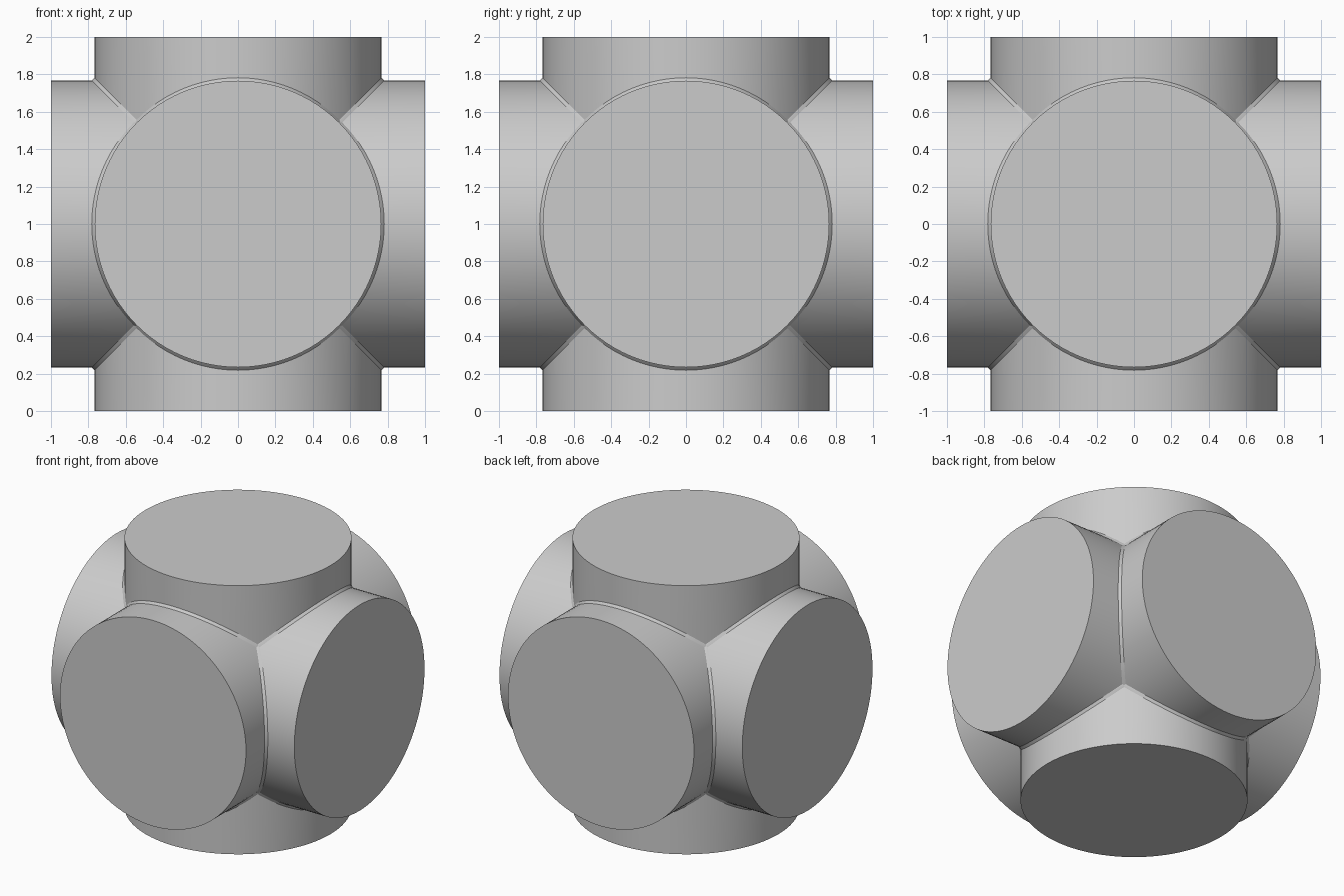
import bpy
import bmesh
import math
from mathutils import Vector, Matrix

old = bpy.data.objects.get("Cube")
if old:
    bpy.data.objects.remove(old, do_unlink=True)

RADIUS = 0.766     # pipe radius
SEGMENTS = 96      # multiple of 8, so the seams of neighbouring arms meet
FILLET = 0.016     # width of the bevel along the seams

grey = bpy.data.materials.new("plain grey")
grey.use_nodes = True
colour = (0.6, 0.6, 0.6, 1)
grey.diffuse_color = colour
grey.node_tree.nodes["Principled BSDF"].inputs["Base Color"].default_value = colour


def add_arm(bm, turn):
    """One capped pipe arm, trimmed along its mitred seams."""
    end, base, seam = [], [], []
    for i in range(SEGMENTS):
        angle = math.tau * i / SEGMENTS
        u, v = RADIUS * math.cos(angle), RADIUS * math.sin(angle)
        depth = max(abs(u), abs(v))
        # seam point is pushed out along every arm that meets there
        point = Vector((u, v, depth))
        meeting = [k for k in range(3) if abs(abs(point[k]) - depth) < 1e-5]
        for k in meeting:
            point[k] += math.copysign(FILLET / len(meeting), point[k])
        for ring, co in ((end, Vector((u, v, 1))),
                         (base, Vector((u, v, depth + FILLET))),
                         (seam, point)):
            ring.append(bm.verts.new(turn @ co))
    bm.faces.new(end)
    for upper, lower in ((end, base), (base, seam)):
        for i in range(SEGMENTS):
            j = (i + 1) % SEGMENTS
            bm.faces.new((upper[i], lower[i], lower[j], upper[j]))


# Six arms facing along every axis, welded into one closed body
bm = bmesh.new()
for quarter in range(4):
    add_arm(bm, Matrix.Rotation(quarter * math.pi / 2, 3, 'X'))
for side in (-1, 1):
    add_arm(bm, Matrix.Rotation(side * math.pi / 2, 3, 'Y'))
bmesh.ops.remove_doubles(bm, verts=bm.verts, dist=0.0005)
bmesh.ops.recalc_face_normals(bm, faces=bm.faces)

# Smooth walls, crisp rims and seams
for face in bm.faces:
    face.smooth = True
for edge in bm.edges:
    edge.smooth = edge.calc_face_angle(math.pi) < math.radians(30)

mesh = bpy.data.meshes.new("six_way_pipe")
bm.to_mesh(mesh)
bm.free()
mesh.materials.append(grey)
body = bpy.data.objects.new("six_way_pipe", mesh)
body.location.z = 1
bpy.context.collection.objects.link(body)
